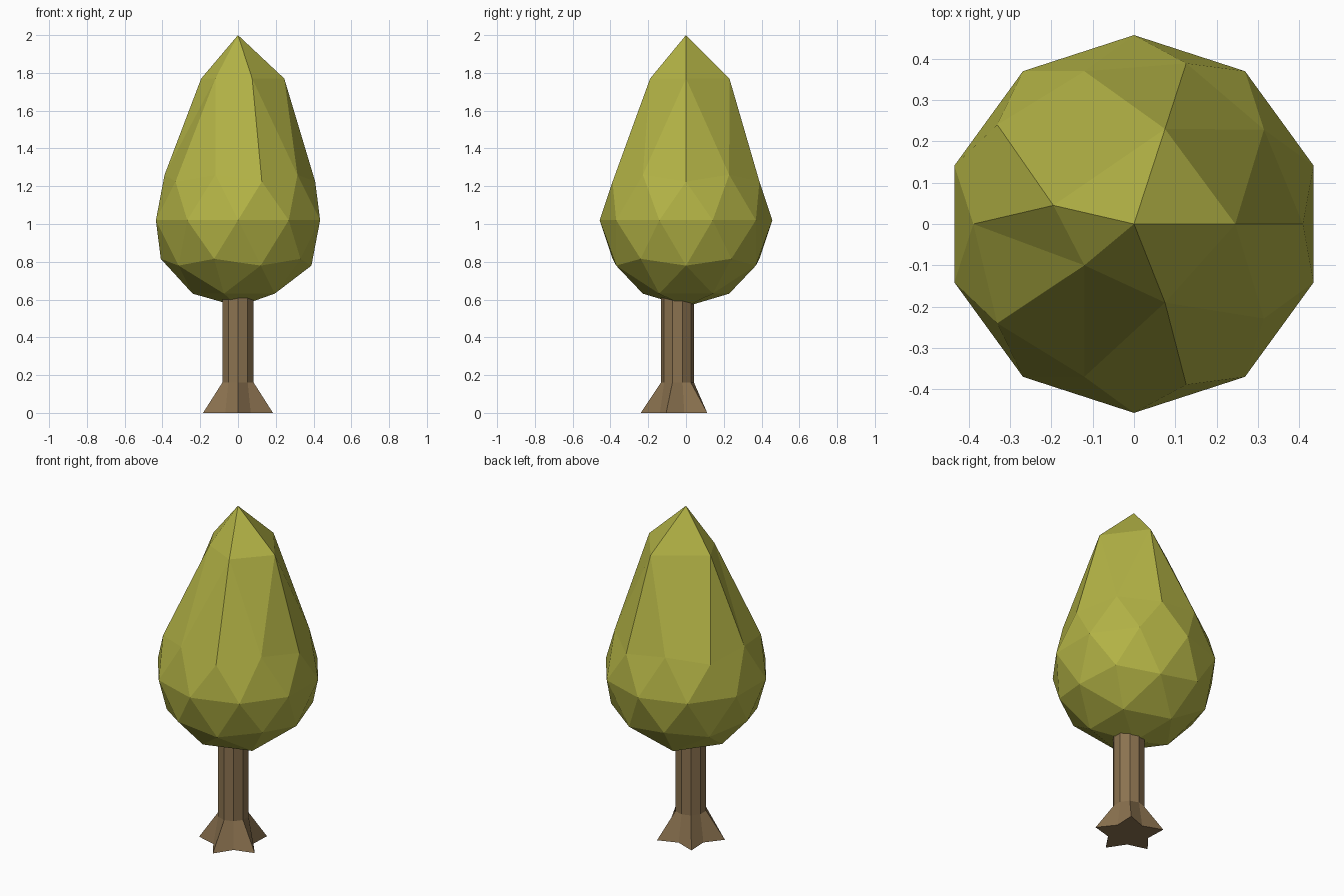
import bpy, bmesh
from math import sin, cos, atan2, degrees, radians

if "Cube" in bpy.data.objects:
    bpy.data.objects.remove(bpy.data.objects["Cube"])


def make_object(name, bm, color):
    bmesh.ops.recalc_face_normals(bm, faces=bm.faces)
    mesh = bpy.data.meshes.new(name)
    bm.to_mesh(mesh)
    bm.free()
    mat = bpy.data.materials.new(name + "_color")
    mat.diffuse_color = (*color, 1)
    mat.use_nodes = True
    mat.node_tree.nodes["Principled BSDF"].inputs["Base Color"].default_value = mat.diffuse_color
    mesh.materials.append(mat)
    obj = bpy.data.objects.new(name, mesh)
    bpy.context.collection.objects.link(obj)
    return obj


# Crown: low-poly sphere with its tip and uppermost ring pulled up
R, MID = 0.457, 1.02
bm = bmesh.new()
bmesh.ops.create_icosphere(bm, subdivisions=2, radius=R)
# hand-shifted positions of the ring below the tip, by angle step of 72 degrees
ring = [(0.245, 0), (0.075, 0.23), (-0.195, 0.045), (-0.12, -0.10), (0.075, -0.19)]
for v in bm.verts:
    h = v.co.z / R
    v.co.z += MID
    if h > 0.95:
        v.co.z = 2.0
    elif h > 0.7:
        step = round(degrees(atan2(v.co.y, v.co.x)) / 72) % 5
        v.co = (*ring[step], 1.77)
make_object("crown", bm, (0.45, 0.45, 0.06))

# Trunk: ten-sided post flaring into a five-pointed root star
TRUNK_Y = -0.045
bm = bmesh.new()
loops = []
for z, r_point, r_valley in [(0, 0.1945, 0.115), (0.16, 0.0875, 0.0875), (0.70, 0.0875, 0.0875)]:
    loop = []
    for i in range(10):
        a = radians(-90 + 36 * i)
        r = r_valley if i % 2 else r_point
        loop.append(bm.verts.new((r * cos(a), TRUNK_Y + r * sin(a), z)))
    loops.append(loop)
for lo, hi in zip(loops, loops[1:]):
    for i in range(10):
        j = (i + 1) % 10
        bm.faces.new((lo[i], lo[j], hi[j], hi[i]))
bm.faces.new(loops[0][::-1])
bm.faces.new(loops[-1])
make_object("trunk", bm, (0.26, 0.17, 0.08))
